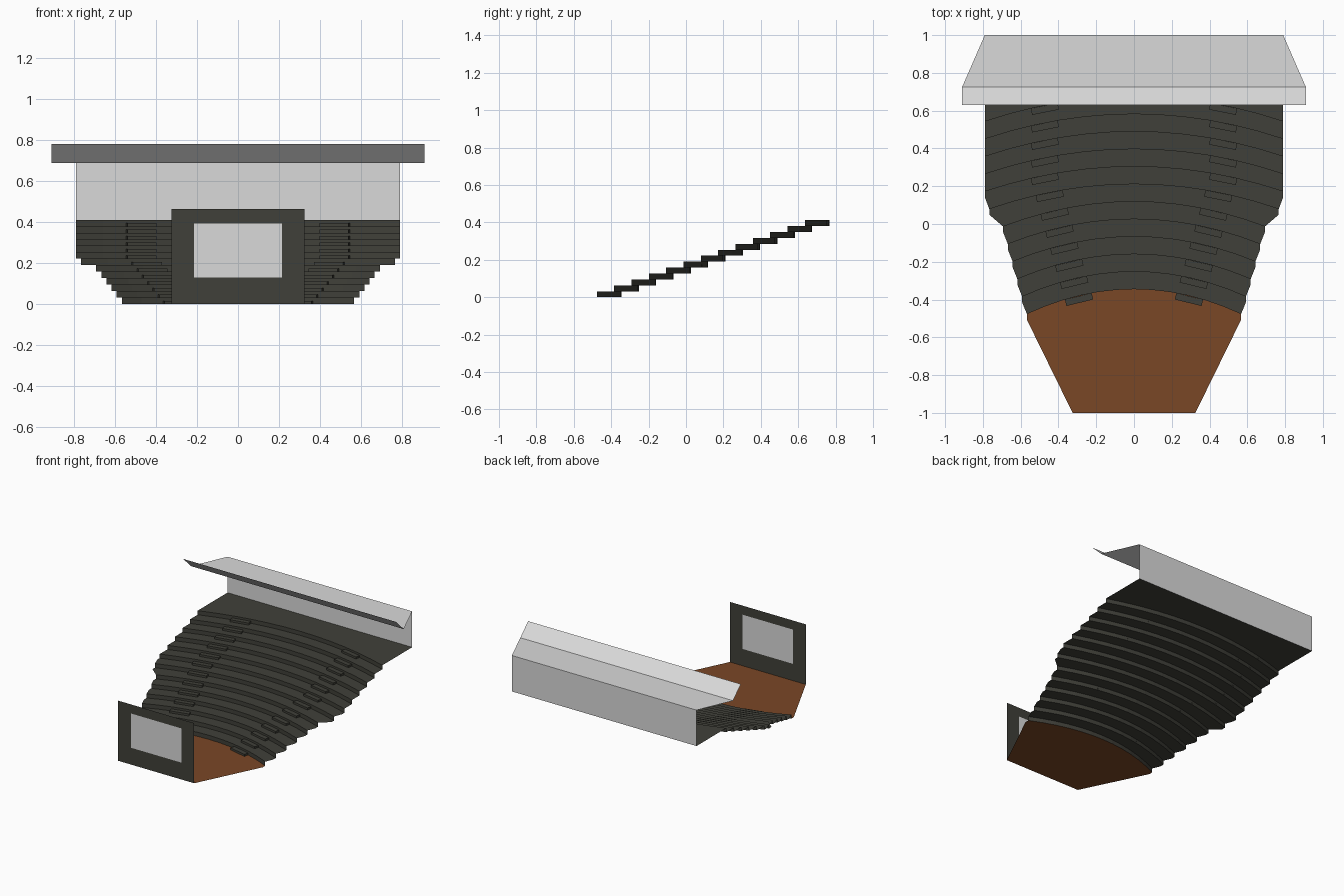
import bpy, bmesh, math
from mathutils import Vector

if "Cube" in bpy.data.objects:
    bpy.data.objects.remove(bpy.data.objects["Cube"])


def material(name, rgb):
    m = bpy.data.materials.new(name)
    m.diffuse_color = (*rgb, 1)
    m.use_nodes = True
    m.node_tree.nodes["Principled BSDF"].inputs["Base Color"].default_value = m.diffuse_color
    return m


DARK = material("dark grey", (0.051, 0.051, 0.041))
BROWN = material("wood brown", (0.195, 0.063, 0.019))
LIGHT = material("light grey", (0.70, 0.70, 0.70))


def build(name, polys, mats):
    """Make one object from polygons given as (points, material slot)."""
    bm = bmesh.new()
    for pts, slot in polys:
        f = bm.faces.new([bm.verts.new(p) for p in pts])
        f.material_index = slot
    bmesh.ops.remove_doubles(bm, verts=bm.verts, dist=1e-5)
    bmesh.ops.triangulate(bm, faces=[f for f in bm.faces if len(f.verts) > 4])
    me = bpy.data.meshes.new(name)
    bm.to_mesh(me)
    bm.free()
    for m in mats:
        me.materials.append(m)
    ob = bpy.data.objects.new(name, me)
    bpy.context.collection.objects.link(ob)
    return ob


TIERS, RISE, RUN, SAG, SEGS = 13, 0.0317, 0.0927, 0.132, 12
TOP = TIERS * RISE


def half_width(k):
    return 0.567 + 0.0252 * k if k < 6 else (0.766 if k == 6 else 0.79)


def arc_y(k, x):
    return -0.345 + RUN * k - SAG * (x / half_width(k)) ** 2


def arc(k, z):
    w = half_width(k)
    xs = [w * (2 * i / SEGS - 1) for i in range(SEGS + 1)]
    return [Vector((x, arc_y(k, x), z)) for x in xs]


def notch(k, z):
    """Side points just in front of a riser: right, left."""
    w = half_width(k)
    y = arc_y(k, w) - 0.03
    return Vector((w, y, z)), Vector((-w, y, z))


# Brown floor in front of the first riser
r, l = notch(0, 0)
build("floor", [([(-0.325, -1, 0), (0.325, -1, 0), r] + arc(0, 0)[::-1] + [l], 0)], [BROWN])

# Curved risers and flat treads
polys = []
for k in range(TIERS):
    z0, z1 = k * RISE, (k + 1) * RISE
    a, b = arc(k, z0), arc(k, z1)
    for i in range(SEGS):
        polys.append(([a[i], a[i + 1], b[i + 1], b[i]], 0))
    if k < TIERS - 1:
        r, l = notch(k + 1, z1)
        polys.append((b + [r] + arc(k + 1, z1)[::-1] + [l], 0))
    else:
        polys.append((b + [Vector((0.79, 1, z1)), Vector((-0.79, 1, z1))], 0))
build("seating_tiers", polys, [DARK])

# Half-height aisle steps in front of each riser, on both sides
polys = []
for k in range(TIERS):
    cx = 0.295 + 0.0257 * min(k, 7)
    z0, z1 = k * RISE, (k + 0.5) * RISE
    for s in (1, -1):
        p, q = (Vector((s * x, arc_y(k, x), 0)) for x in (cx - 0.071, cx + 0.071))
        d = (q - p).normalized()
        n = Vector((d.y, -d.x, 0)) * s * 0.035
        base = [p, p + n, q + n, q]
        lo = [v + Vector((0, 0, z0)) for v in base]
        hi = [v + Vector((0, 0, z1)) for v in base]
        faces = [hi] + [[lo[i], lo[i + 1], hi[i + 1], hi[i]] for i in range(3)]
        polys += [(f if s > 0 else f[::-1], 0) for f in faces]
build("aisle_steps", polys, [DARK])

# Front wall with the inset screen
outer = [(-0.325, -1, 0), (0.325, -1, 0), (0.325, -1, 0.465), (-0.325, -1, 0.465)]
inner = [(-0.215, -1, 0.13), (0.215, -1, 0.13), (0.215, -1, 0.395), (-0.215, -1, 0.395)]
polys = [([outer[i], outer[(i + 1) % 4], inner[(i + 1) % 4], inner[i]], 0) for i in range(4)]
build("screen_wall", polys + [(inner, 1)], [DARK, LIGHT])

# Back wall, flat canopy and its upturned lip, from one swept profile
profile = [(0.79, 1, TOP), (0.79, 1, 0.69), (0.91, 0.725, 0.69), (0.91, 0.63, 0.782)]
polys = []
for (xa, ya, za), (xb, yb, zb) in zip(profile, profile[1:]):
    polys.append(([(xa, ya, za), (-xa, ya, za), (-xb, yb, zb), (xb, yb, zb)], 0))
build("back_wall_and_canopy", polys, [LIGHT])
